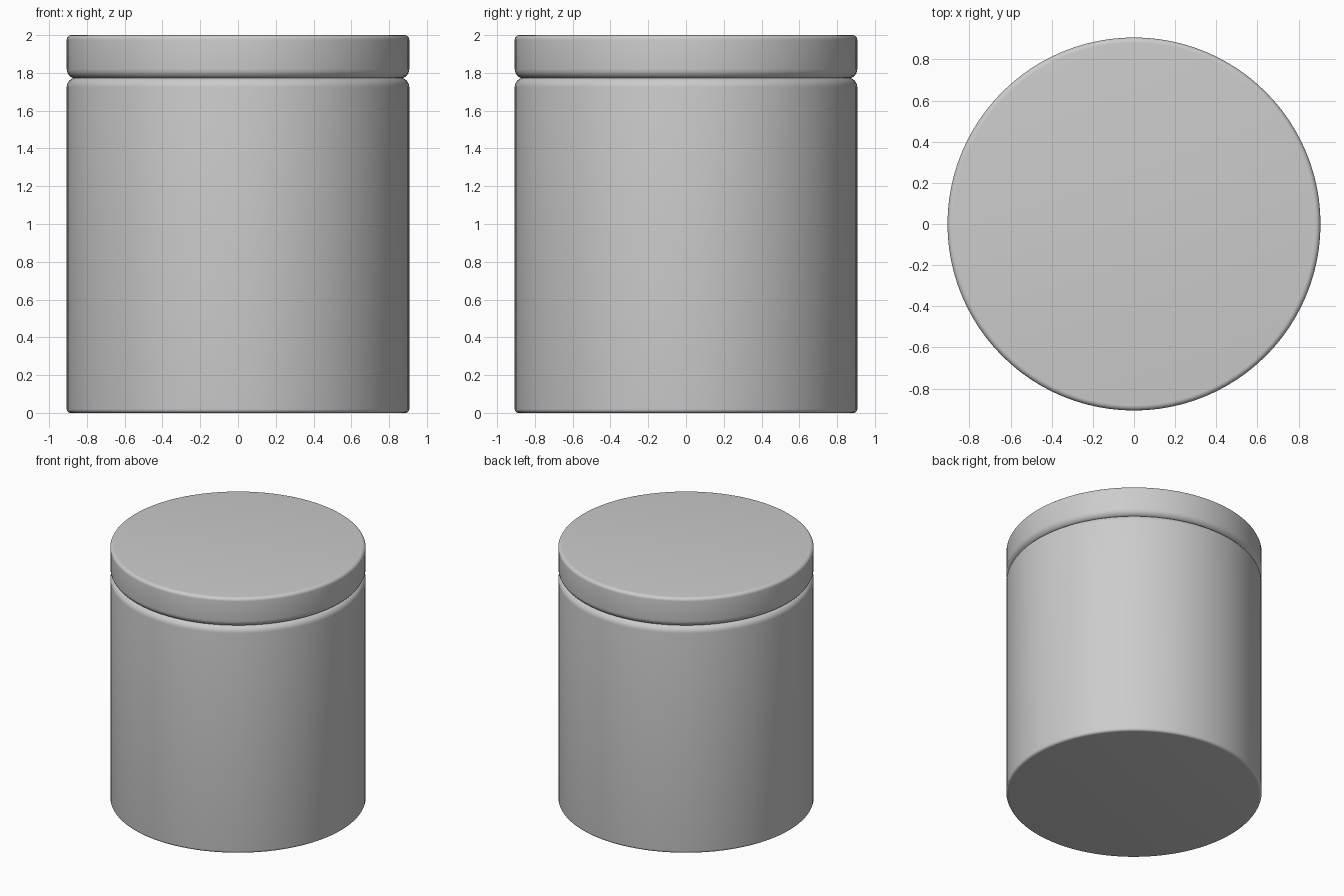
import bpy, bmesh, math

if "Cube" in bpy.data.objects:
    bpy.data.objects.remove(bpy.data.objects["Cube"])

R = 0.907
SEGMENTS = 96


def fillet(z, r, start):
    """Quarter-round outer edge points, swept upward from angle start (degrees)."""
    return [(R - r + r * math.cos(math.radians(start + 15 * i)),
             z + r * math.sin(math.radians(start + 15 * i))) for i in range(7)]


def rounded_disc(name, z0, z1, r_bottom, r_top):
    """Closed turned solid with rounded lower and upper rims."""
    profile = fillet(z0 + r_bottom, r_bottom, -90) + fillet(z1 - r_top, r_top, 0)
    bm = bmesh.new()
    rings = [[bm.verts.new((r * math.cos(2 * math.pi * i / SEGMENTS),
                            r * math.sin(2 * math.pi * i / SEGMENTS), z))
              for i in range(SEGMENTS)] for r, z in profile]
    for lower, upper in zip(rings, rings[1:]):
        for i in range(SEGMENTS):
            j = (i + 1) % SEGMENTS
            bm.faces.new((lower[i], lower[j], upper[j], upper[i]))
    bm.faces.new(rings[0][::-1])
    bm.faces.new(rings[-1])
    mesh = bpy.data.meshes.new(name)
    bm.to_mesh(mesh)
    bm.free()
    obj = bpy.data.objects.new(name, mesh)
    bpy.context.collection.objects.link(obj)
    bpy.ops.object.select_all(action='DESELECT')
    obj.select_set(True)
    bpy.context.view_layer.objects.active = obj
    bpy.ops.object.shade_smooth_by_angle(angle=math.radians(35))
    return obj


# Jar body: tight foot edge, softer shoulder
rounded_disc("jar_body", 0.0, 1.775, 0.02, 0.05)

# Lid: soft lower edge leaves a groove above the shoulder
rounded_disc("jar_lid", 1.77, 2.0, 0.05, 0.025)
